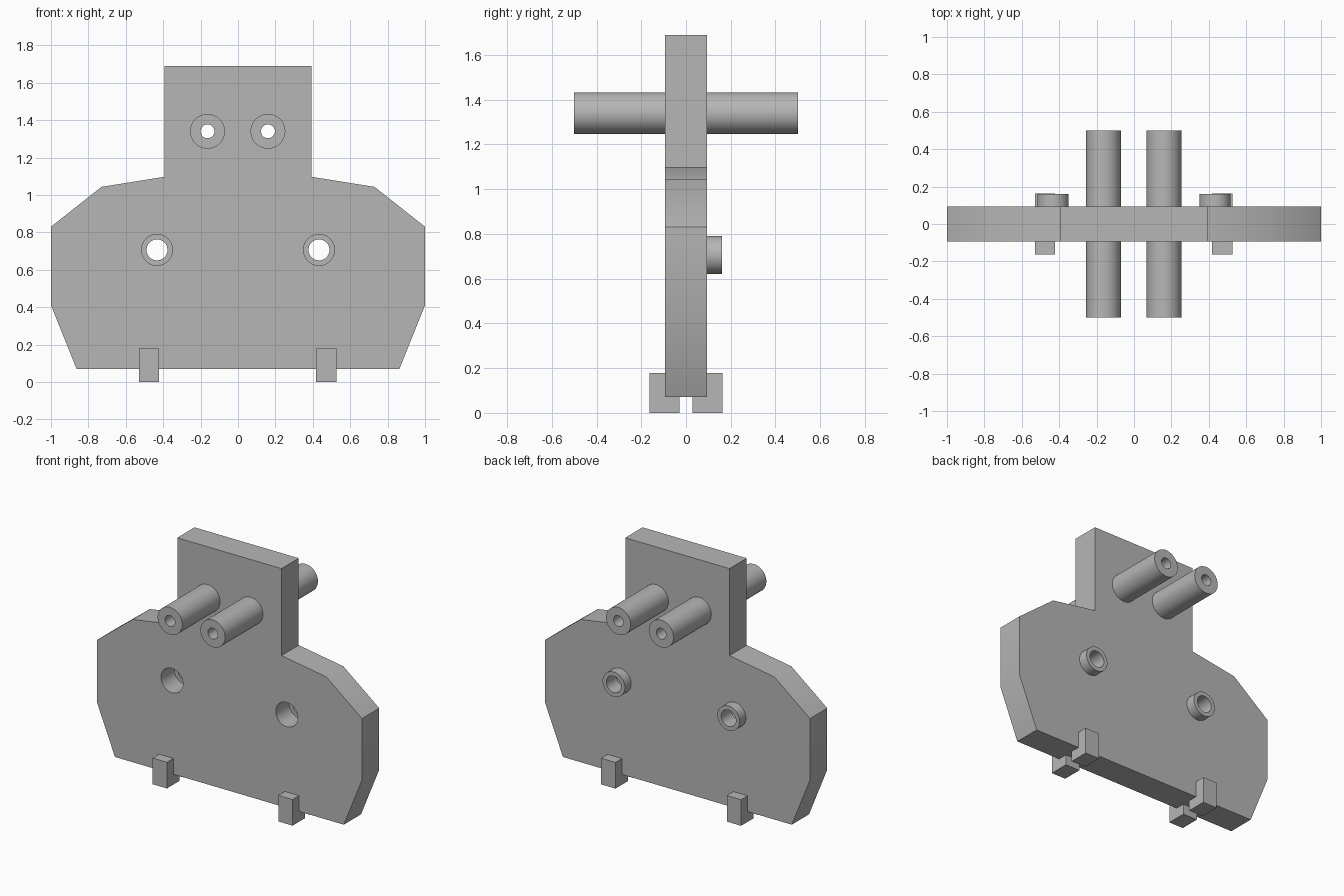
import bpy
import bmesh
import math
from mathutils import Matrix

default = bpy.data.objects.get("Cube")
if default:
    bpy.data.objects.remove(default, do_unlink=True)

grey = bpy.data.materials.new("plain grey")
grey.use_nodes = True
GREY = (0.47, 0.47, 0.47, 1)
grey.diffuse_color = GREY
grey.node_tree.nodes["Principled BSDF"].inputs["Base Color"].default_value = GREY

HALF = 0.093                      # half the plate thickness
SEGMENTS = 48
PEGS, PEG_Z, PEG_R = (-0.163, 0.16), 1.34, 0.093
BOSSES, BOSS_Z, BOSS_R = (-0.433, 0.433), 0.706, 0.083


def finish(name, bm):
    bmesh.ops.recalc_face_normals(bm, faces=bm.faces)
    mesh = bpy.data.meshes.new(name)
    bm.to_mesh(mesh)
    bm.free()
    mesh.materials.append(grey)
    obj = bpy.data.objects.new(name, mesh)
    bpy.context.collection.objects.link(obj)
    return obj


def smooth(obj):
    bpy.ops.object.select_all(action="DESELECT")
    obj.select_set(True)
    bpy.context.view_layer.objects.active = obj
    bpy.ops.object.shade_smooth_by_angle(angle=math.radians(30))


def prism(name, points, place, offset):
    """Close a 2D outline and extrude it; place maps 2D points to 3D."""
    bm = bmesh.new()
    face = bm.faces.new([bm.verts.new(place(a, b)) for a, b in points])
    new = bmesh.ops.extrude_face_region(bm, geom=[face])["geom"]
    verts = [v for v in new if isinstance(v, bmesh.types.BMVert)]
    bmesh.ops.translate(bm, verts=verts, vec=offset)
    return finish(name, bm)


def tube(name, x, z, y0, y1, outer, inner):
    """Hollow cylinder along y, spun from a rectangular section."""
    bm = bmesh.new()
    section = [(inner, y0), (outer, y0), (outer, y1), (inner, y1)]
    verts = [bm.verts.new((r, y, 0)) for r, y in section]
    edges = [bm.edges.new((verts[i], verts[i - 1])) for i in range(4)]
    bmesh.ops.spin(bm, geom=verts + edges, cent=(0, 0, 0), axis=(0, 1, 0),
                   angle=math.tau, steps=SEGMENTS)
    bmesh.ops.remove_doubles(bm, verts=bm.verts, dist=0.0005)
    bmesh.ops.translate(bm, verts=bm.verts, vec=(x, 0, z))
    obj = finish(name, bm)
    smooth(obj)
    return obj


# Body plate with a raised neck
right_edge = [(0.863, 0.07), (1, 0.41), (1, 0.83), (0.73, 1.043),
              (0.393, 1.097), (0.393, 1.69)]
outline = right_edge + [(-x, z) for x, z in reversed(right_edge)]
plate = prism("body_plate", outline, lambda x, z: (x, -HALF, z), (0, 2 * HALF, 0))

# Drill the plate for the pegs and the bosses
bm = bmesh.new()
drills = [(x, PEG_Z, PEG_R - 0.01) for x in PEGS] + [(x, BOSS_Z, BOSS_R) for x in BOSSES]
for x, z, r in drills:
    bmesh.ops.create_cone(
        bm, cap_ends=True, segments=SEGMENTS, radius1=r, radius2=r, depth=1,
        matrix=Matrix.Translation((x, 0, z)) @ Matrix.Rotation(math.pi / 2, 4, "X"))
cutter = finish("hole_cutter", bm)
cutter.hide_render = True
cut = plate.modifiers.new("holes", "BOOLEAN")
cut.operation, cut.solver, cut.object = "DIFFERENCE", "EXACT", cutter
bpy.context.view_layer.objects.active = plate
bpy.ops.object.modifier_apply(modifier=cut.name)
bpy.data.objects.remove(cutter, do_unlink=True)
smooth(plate)

# Long hollow pegs through the neck, short ringed bosses at the back
for side, x in zip(("right", "left"), PEGS):
    tube(side + "_peg", x, PEG_Z, -0.5, 0.5, PEG_R, 0.037)
for side, x in zip(("right", "left"), BOSSES):
    tube(side + "_boss", x, BOSS_Z, 0.05, 0.16, BOSS_R + 0.001, 0.056)

# L-shaped clips hooked under the bottom edge, front and back
hook = [(0.163, 0), (0.163, 0.178), (HALF, 0.178), (HALF, 0.07), (0.028, 0.07), (0.028, 0)]
for side, x in (("right", -0.53), ("left", 0.418)):
    for end, sign in (("front", -1), ("back", 1)):
        prism(f"{end}_{side}_clip", hook,
              lambda y, z: (x, sign * y, z), (0.108, 0, 0))
